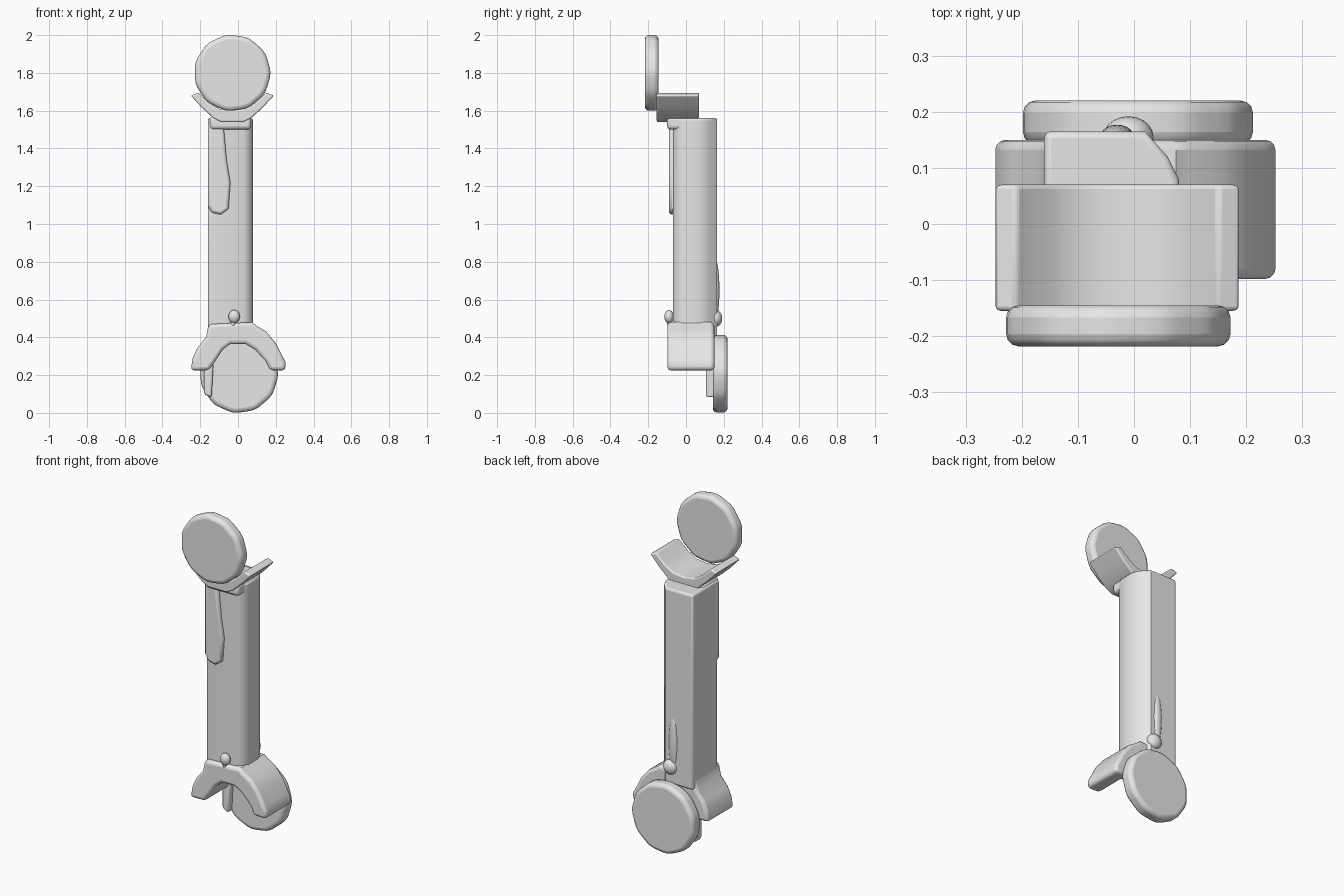
import bpy
import bmesh
from math import cos, sin, pi, radians
from mathutils import Vector

cube = bpy.data.objects.get("Cube")
if cube:
    bpy.data.objects.remove(cube, do_unlink=True)

grey = bpy.data.materials.new("plain grey")
grey.use_nodes = True
grey.diffuse_color = (0.8, 0.8, 0.8, 1)
grey.node_tree.nodes["Principled BSDF"].inputs["Base Color"].default_value = (0.8, 0.8, 0.8, 1)


def finish(obj, bevel=0):
    obj.data.materials.append(grey)
    bpy.ops.object.select_all(action="DESELECT")
    bpy.context.view_layer.objects.active = obj
    obj.select_set(True)
    if bevel:
        mod = obj.modifiers.new("soft edges", "BEVEL")
        mod.width = bevel
        mod.segments = 3
        mod.limit_method = "ANGLE"
        mod.angle_limit = radians(50)
    bpy.ops.object.shade_smooth_by_angle(angle=radians(40))


def prism(name, outline, start, end, axis="y", bevel=0.02):
    """Extrude a closed outline along y (outline in x, z) or z (outline in x, y)."""
    bm = bmesh.new()
    if axis == "y":
        verts = [bm.verts.new((a, start, b)) for a, b in outline]
        step = Vector((0, end - start, 0))
    else:
        verts = [bm.verts.new((a, b, start)) for a, b in outline]
        step = Vector((0, 0, end - start))
    face = bm.faces.new(verts)
    ext = bmesh.ops.extrude_face_region(bm, geom=[face], use_keep_orig=True)
    moved = [v for v in ext["geom"] if isinstance(v, bmesh.types.BMVert)]
    bmesh.ops.translate(bm, verts=moved, vec=step)
    bmesh.ops.recalc_face_normals(bm, faces=bm.faces)
    mesh = bpy.data.meshes.new(name)
    bm.to_mesh(mesh)
    bm.free()
    obj = bpy.data.objects.new(name, mesh)
    bpy.context.collection.objects.link(obj)
    finish(obj, bevel)
    return obj


def disc(name, x, z, radius, start, end):
    """Round plate with a slightly wavy rim."""
    n = 48
    rim = []
    for i in range(n):
        a = 2 * pi * i / n
        r = radius * (1 + 0.01 * cos(11 * a))
        rim.append((x + r * cos(a), z + r * sin(a)))
    return prism(name, rim, start, end, bevel=0.022)


def blob(name, location, size):
    bpy.ops.mesh.primitive_uv_sphere_add(segments=20, ring_count=12, location=location)
    obj = bpy.context.object
    obj.name = name
    obj.scale = size
    finish(obj)


# Shaft, with uneven chamfers on its left side
prism("shaft", [(-0.16, -0.07), (0.03, -0.07), (0.06, -0.055), (0.08, -0.02),
                (0.08, 0.08), (0.06, 0.12), (0.02, 0.165), (-0.16, 0.165)],
      0.40, 1.56, axis="z", bevel=0.012)

# Raised scar on the front of the shaft
prism("front_scar", [(-0.16, 1.56), (-0.16, 1.10), (-0.14, 1.06), (-0.09, 1.05),
                     (-0.05, 1.08), (-0.04, 1.22), (-0.06, 1.34), (-0.08, 1.56)],
      -0.09, -0.05, bevel=0.015)

# Upper cradle and front disc
prism("upper_cradle", [(-0.25, 1.68), (-0.19, 1.615), (-0.13, 1.56), (-0.09, 1.54),
                       (0.03, 1.54), (0.07, 1.56), (0.13, 1.615), (0.19, 1.68),
                       (0.15, 1.695), (0.09, 1.64), (0.04, 1.61), (-0.03, 1.60),
                       (-0.10, 1.61), (-0.15, 1.64), (-0.21, 1.695)],
      -0.155, 0.07, bevel=0.008)
prism("cradle_neck", [(-0.15, 1.50), (0.07, 1.50), (0.07, 1.57), (-0.15, 1.57)],
      -0.10, 0.06, bevel=0.02)
disc("upper_disc", -0.03, 1.80, 0.20, -0.218, -0.145)

# Lower fork and back disc
prism("lower_fork", [(-0.25, 0.225), (-0.24, 0.29), (-0.215, 0.345), (-0.17, 0.40),
                     (-0.155, 0.47), (0.075, 0.48), (0.10, 0.46), (0.15, 0.43),
                     (0.20, 0.37), (0.235, 0.30), (0.252, 0.27), (0.25, 0.225),
                     (0.17, 0.225), (0.145, 0.275), (0.09, 0.335), (0.04, 0.365),
                     (-0.04, 0.365), (-0.08, 0.335), (-0.12, 0.275), (-0.155, 0.225)],
      -0.098, 0.15, bevel=0.018)
disc("lower_disc", 0.005, 0.207, 0.205, 0.142, 0.22)
prism("disc_lip", [(-0.18, 0.26), (-0.18, 0.10), (-0.14, 0.08), (-0.13, 0.26)],
      0.105, 0.16, bevel=0.012)

# Small lumps on the shaft
blob("front_knob", (-0.02, -0.09, 0.51), (0.03, 0.025, 0.035))
blob("front_knob_tail", (-0.025, -0.08, 0.475), (0.014, 0.02, 0.025))
blob("back_knob", (-0.01, 0.155, 0.50), (0.045, 0.037, 0.045))
blob("back_ridge", (-0.03, 0.155, 0.65), (0.03, 0.022, 0.16))
